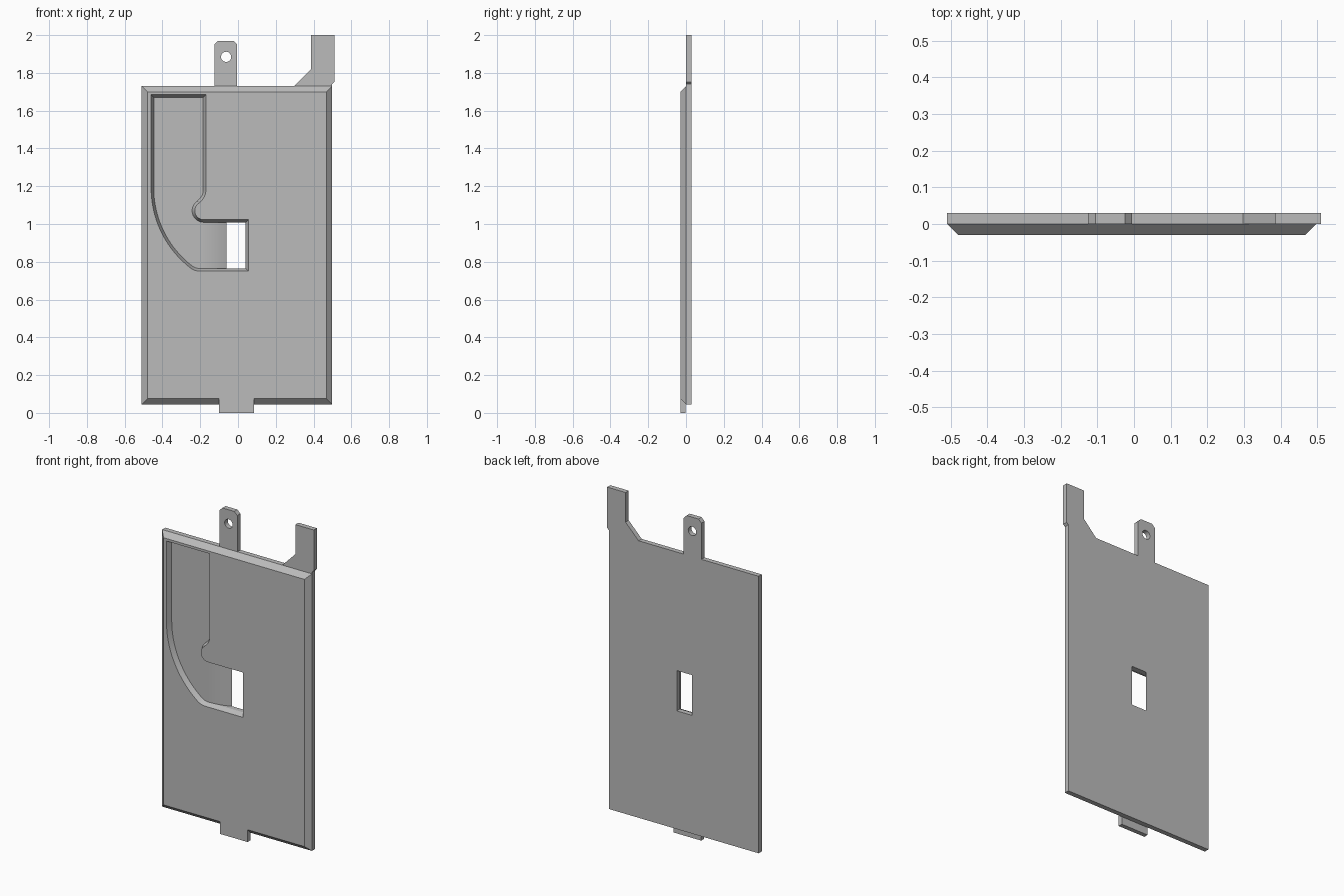
import bpy, bmesh
from math import sin, cos, radians, sqrt, asin

cube = bpy.data.objects.get("Cube")
if cube:
    bpy.data.objects.remove(cube, do_unlink=True)

grey = bpy.data.materials.new("plain grey")
grey.use_nodes = True
grey.diffuse_color = (0.5, 0.5, 0.5, 1)
grey.node_tree.nodes["Principled BSDF"].inputs["Base Color"].default_value = (0.5, 0.5, 0.5, 1)


def loft(name, rings):
    """Closed solid through rings holding the same number of points."""
    bm = bmesh.new()
    loops = [[bm.verts.new(p) for p in ring] for ring in rings]
    for a, b in zip(loops, loops[1:]):
        for i in range(len(a)):
            j = (i + 1) % len(a)
            bm.faces.new((a[i], a[j], b[j], b[i]))
    bm.faces.new(loops[0])
    bm.faces.new(loops[-1])
    bmesh.ops.recalc_face_normals(bm, faces=bm.faces)
    mesh = bpy.data.meshes.new(name)
    bm.to_mesh(mesh)
    bm.free()
    mesh.materials.append(grey)
    obj = bpy.data.objects.new(name, mesh)
    bpy.context.collection.objects.link(obj)
    return obj


def at_y(points, y):
    return [(x, y, z) for x, z in points]


def slab(name, points, y0, y1):
    return loft(name, [at_y(points, y0), at_y(points, y1)])


def cut(obj, cutter):
    cutter.hide_render = True
    mod = obj.modifiers.new("cut", "BOOLEAN")
    mod.operation, mod.solver, mod.object = "DIFFERENCE", "EXACT", cutter
    bpy.context.view_layer.objects.active = obj
    bpy.ops.object.modifier_apply(modifier=mod.name)
    bpy.data.objects.remove(cutter, do_unlink=True)


def arc(cx, cz, r, start, end, n):
    angles = [radians(start + (end - start) * i / n) for i in range(n + 1)]
    return [(cx + r * cos(a), cz + r * sin(a)) for a in angles]


def rect(inset):
    l, r, b, t = -0.51 + inset, 0.498 - inset, 0.045 + inset, 1.73 - inset
    return [(l, b), (r, b), (r, t), (l, t)]


def channel(o):
    """Outline of the curved recess, inset by o."""
    return ([(-0.46 + o, 1.685 - o), (-0.17 - o, 1.685 - o)]
            + arc(-0.25, 1.18, 0.08 - o, 0, -58, 8)
            + arc(-0.182, 1.07, 0.047 + o, 122, 270, 16)
            + [(0.055 - o, 1.023 - o), (0.055 - o, 0.75 + o)]
            + arc(-0.2, 0.8355, 0.0855 - o, 270, 232.4, 8)
            + arc(0.073, 1.19, 0.533 - o, 232.4, 180, 20))


# Plate with bevelled front rim
plate = loft("plate", [at_y(rect(0.03), -0.03), at_y(rect(0), 0), at_y(rect(0), 0.03)])

# Curved recess with sloping walls
SLOPE = 0.014
cut(plate, loft("recess_cutter", [at_y(channel(-SLOPE / 3), -0.04), at_y(channel(SLOPE), 0)]))

# Ramp sinking from the recess floor to the window through the back
R = 0.342
steps = [asin(0.16 / R) * i / 14 for i in range(15)]
ramp = [(-0.2 + R * sin(a), R - R * cos(a)) for a in steps]
ramp = [(x, y) for x, y in ramp if y < 0.03] + [(-0.06, 0.03), (-0.06, 0.05), (0.041, 0.05),
                                                (0.041, -0.01), (-0.2, -0.01)]
cut(plate, loft("ramp_cutter", [[(x, y, z) for x, y in ramp] for z in (0.764, 1.009)]))

# Upper tab with a round hole
hole_tab = slab("hole_tab", [(-0.125, 1.73), (-0.005, 1.73), (-0.005, 1.95), (-0.025, 1.97),
                             (-0.105, 1.97), (-0.125, 1.95)], 0, 0.03)
cut(hole_tab, slab("hole_cutter", arc(-0.063, 1.885, 0.027, 0, 348.75, 31), -0.05, 0.08))

# Corner tab with a slanted foot
corner_tab = slab("corner_tab", [(0.298, 1.73), (0.498, 1.73), (0.498, 1.74), (0.51, 1.752),
                                 (0.51, 2.0), (0.386, 2.0), (0.386, 1.82)], 0, 0.03)

# Bottom tab, flush with the front face
profile = [(-0.03, 0), (-0.003, 0), (-0.003, 0.048), (-0.03, 0.075)]
bottom_tab = loft("bottom_tab", [[(x, y, z) for y, z in profile] for x in (-0.1, 0.085)])

# Smooth the curved walls, keep edges sharp
bpy.ops.object.select_all(action="DESELECT")
for obj in (plate, hole_tab):
    obj.select_set(True)
bpy.context.view_layer.objects.active = plate
bpy.ops.object.shade_smooth_by_angle(angle=radians(20))
